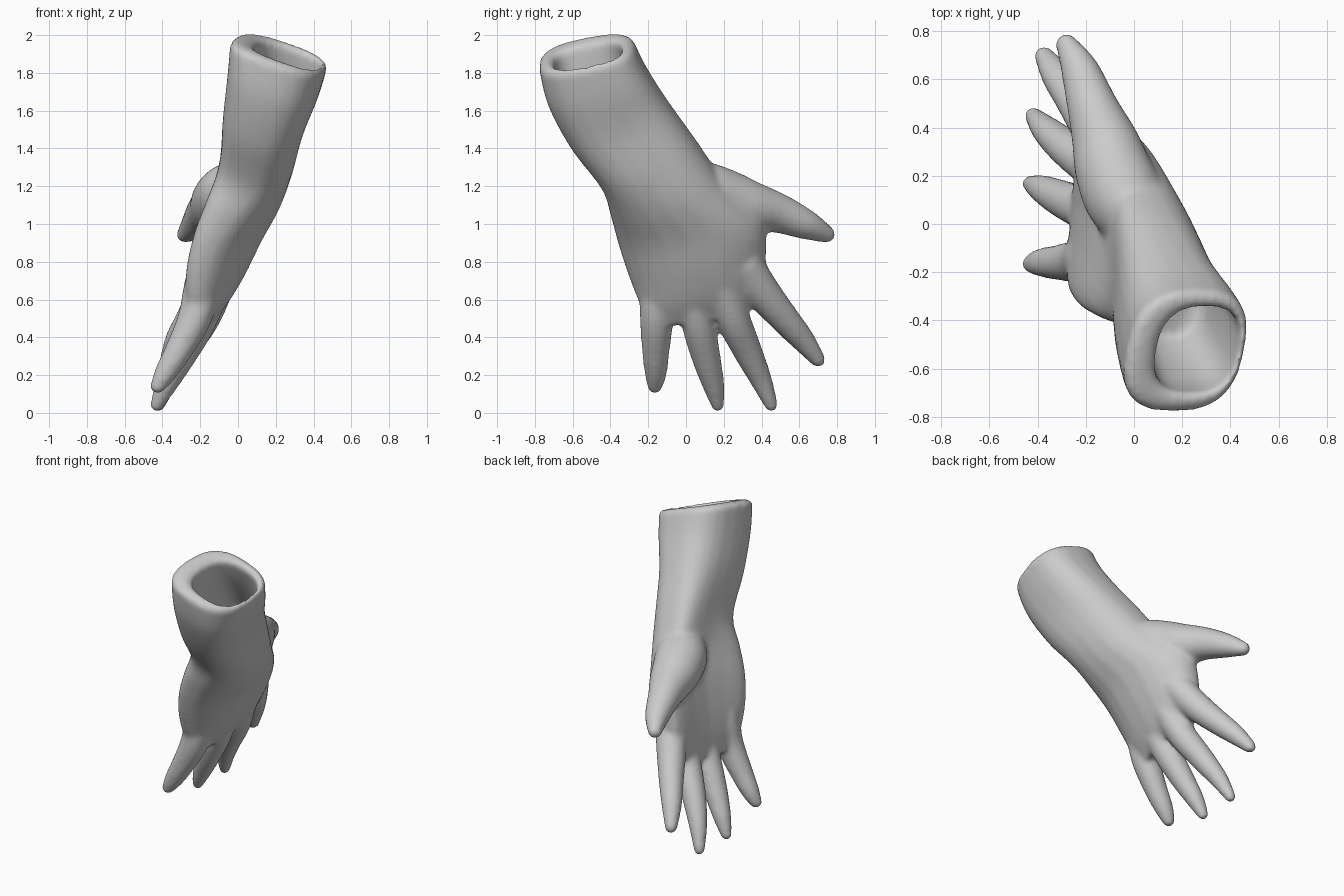
import bpy
import bmesh
from math import cos, sin, pi
from mathutils import Vector

if "Cube" in bpy.data.objects:
    bpy.data.objects.remove(bpy.data.objects["Cube"])

SIDES = 24


def spline(rows, steps=5):
    """Smooth interpolation through rows of numbers."""
    rows = [Vector(r) for r in rows]
    out = []
    for i in range(len(rows) - 1):
        a, b, c, d = rows[max(i - 1, 0)], rows[i], rows[i + 1], rows[min(i + 2, len(rows) - 1)]
        for s in range(steps):
            t = s / steps
            out.append(b + (c - a) * (t / 2) + (a * 2 - b * 5 + c * 4 - d) * (t * t / 2)
                       + (b * 3 - a - c * 3 + d) * (t ** 3 / 2))
    return out + [rows[-1]]


def loft(bm, rings, power=1.0):
    """Closed skin over a list of (centre, half width, half thickness, cupping)."""
    loops = []
    for centre, u, v, cup in rings:
        loop = []
        for k in range(SIDES):
            a = 2 * pi * k / SIDES
            c, s = cos(a), sin(a)
            cu = abs(c) ** power * (1 if c > 0 else -1)
            sv = abs(s) ** power * (1 if s > 0 else -1)
            bend = Vector((-cup * cu * cu, 0, 0))
            loop.append(bm.verts.new(centre + u * cu + v * sv + bend))
        loops.append(loop)
    for low, high in zip(loops, loops[1:]):
        for k in range(SIDES):
            n = (k + 1) % SIDES
            bm.faces.new((low[k], low[n], high[n], high[k]))
    bm.faces.new(loops[0][::-1])
    bm.faces.new(loops[-1])


def digit(bm, path):
    """Tapered round finger along (x, y, z, radius) points."""
    pts = spline(path)
    rings = []
    for i, p in enumerate(pts):
        along = (pts[min(i + 1, len(pts) - 1)] - pts[max(i - 1, 0)]).to_3d().normalized()
        u = along.cross(Vector((1, 0, 0))).normalized()
        rings.append((p.to_3d(), u * p.w, along.cross(u) * p.w, 0))
    # Rounded tip
    for step in (0.45, 0.8, 0.97):
        shrink = (1 - step * step) ** 0.5
        rings.append((p.to_3d() + along * p.w * step, rings[i][1] * shrink, rings[i][2] * shrink, 0))
    loft(bm, rings)


def section(row, scale=1.0):
    """One ring; smaller ones sit off centre, so the lip is wider on one side."""
    x, y, z, ux, uy, uz, t, cup = row
    return (Vector((x + (1 - scale) * 0.16, y, z)), Vector((ux, uy, uz)) * scale,
            Vector((t, 0, -0.35 * t)) * scale, cup * scale)


bm = bmesh.new()

# Sleeve, wrist and palm: centre, half width vector, half thickness, cupping
body = spline([
    (0.215, -0.525, 1.89, 0.05, 0.255, 0.05, 0.245, 0),
    (0.185, -0.47, 1.73, 0.05, 0.265, 0.08, 0.23, 0),
    (0.135, -0.355, 1.53, 0.04, 0.26, 0.11, 0.205, 0.01),
    (0.10, -0.20, 1.32, 0.03, 0.25, 0.12, 0.185, 0.04),
    (0.05, -0.10, 1.14, 0.05, 0.30, 0.09, 0.17, 0.08),
    (-0.025, 0.02, 0.96, 0.04, 0.38, 0.06, 0.15, 0.10),
    (-0.09, 0.06, 0.78, 0.035, 0.365, 0.05, 0.13, 0.09),
    (-0.15, 0.08, 0.62, 0.03, 0.32, 0.05, 0.10, 0.05),
    (-0.20, 0.09, 0.50, 0.02, 0.25, 0.04, 0.06, 0.01),
])
# Hollow opening folds inward over a rounded rim
lip = [section(body[0], s) for s in (0.7, 0.8, 0.93)]
for ring, lift in zip(lip, (0.0, 0.02, 0.02)):
    ring[0].z += lift
cavity = [section(body[i], 0.3 if i == 13 else 0.69) for i in range(13, 0, -1)]
loft(bm, cavity + lip + [section(r) for r in body], 0.75)

# Thumb, rooted deep in the palm
digit(bm, [(0.05, -0.04, 1.22, 0.12), (-0.03, 0.09, 1.165, 0.165), (-0.085, 0.22, 1.125, 0.16),
           (-0.12, 0.34, 1.09, 0.14), (-0.17, 0.48, 1.06, 0.108), (-0.225, 0.64, 0.995, 0.08),
           (-0.28, 0.745, 0.945, 0.048)])
# Index finger
digit(bm, [(-0.09, 0.30, 0.80, 0.10), (-0.17, 0.405, 0.64, 0.095), (-0.25, 0.52, 0.50, 0.08),
           (-0.32, 0.615, 0.39, 0.066), (-0.375, 0.70, 0.28, 0.042)])
# Middle finger
digit(bm, [(-0.09, 0.19, 0.70, 0.085), (-0.185, 0.25, 0.50, 0.09), (-0.29, 0.325, 0.33, 0.078),
           (-0.37, 0.395, 0.18, 0.06), (-0.42, 0.452, 0.04, 0.037)])
# Ring finger
digit(bm, [(-0.11, 0.03, 0.70, 0.085), (-0.205, 0.065, 0.48, 0.09), (-0.30, 0.105, 0.30, 0.078),
           (-0.38, 0.145, 0.15, 0.06), (-0.43, 0.168, 0.04, 0.037)])
# Little finger, running up into the heel of the palm
digit(bm, [(-0.12, -0.19, 0.88, 0.09), (-0.18, -0.15, 0.70, 0.10), (-0.23, -0.155, 0.50, 0.09),
           (-0.32, -0.16, 0.32, 0.073), (-0.385, -0.16, 0.21, 0.06), (-0.425, -0.165, 0.14, 0.042)])

bmesh.ops.recalc_face_normals(bm, faces=bm.faces)
mesh = bpy.data.meshes.new("gloved_hand")
bm.to_mesh(mesh)
bm.free()
hand = bpy.data.objects.new("gloved_hand", mesh)
bpy.context.collection.objects.link(hand)

# One plain colour
grey = bpy.data.materials.new("soft_grey")
grey.use_nodes = True
grey.diffuse_color = (0.6, 0.6, 0.6, 1)
grey.node_tree.nodes["Principled BSDF"].inputs["Base Color"].default_value = grey.diffuse_color
mesh.materials.append(grey)

# Fuse the parts into one skin and soften the joins
fuse = hand.modifiers.new("fuse", "REMESH")
fuse.mode = "VOXEL"
fuse.voxel_size = 0.014
fuse.use_smooth_shade = True
soften = hand.modifiers.new("soften", "SMOOTH")
soften.factor = 0.5
soften.iterations = 16
